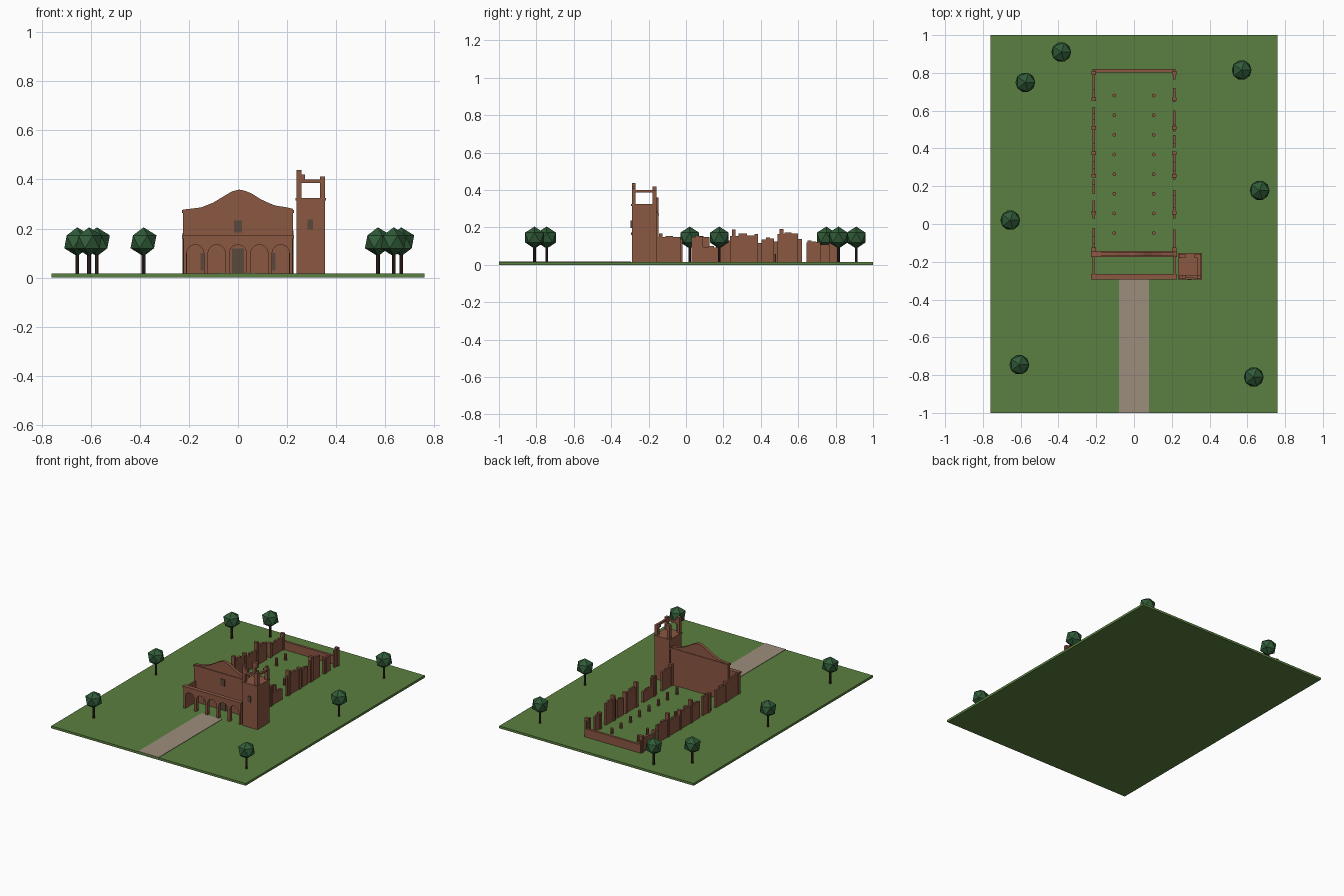
import bpy, bmesh, math, random
from mathutils import Matrix

random.seed(4)
if "Cube" in bpy.data.objects:
    bpy.data.objects.remove(bpy.data.objects["Cube"])

G = 0.016  # ground level


def material(name, rgb):
    m = bpy.data.materials.new(name)
    m.use_nodes = True
    m.diffuse_color = (*rgb, 1)
    bsdf = next(n for n in m.node_tree.nodes if n.type == 'BSDF_PRINCIPLED')
    bsdf.inputs["Base Color"].default_value = (*rgb, 1)
    return m


BRICK = material("brick", (0.26, 0.095, 0.055))
GRASS = material("grass", (0.105, 0.215, 0.052))
STONE = material("path_stone", (0.33, 0.27, 0.20))
DARK = material("dark_opening", (0.10, 0.065, 0.045))
LEAF = material("foliage", (0.03, 0.105, 0.04))
BARK = material("bark", (0.04, 0.022, 0.015))


def finish(name, bm, mat):
    bmesh.ops.recalc_face_normals(bm, faces=bm.faces[:])
    me = bpy.data.meshes.new(name)
    bm.to_mesh(me)
    bm.free()
    me.materials.append(mat)
    ob = bpy.data.objects.new(name, me)
    bpy.context.collection.objects.link(ob)
    return ob


def prism(name, outline, axis, lo, hi, mat=BRICK):
    """Extrude an outline: (y, z) along x, or (x, z) along y."""
    bm = bmesh.new()
    place = (lambda a, b, t: (t, a, b)) if axis == 'x' else (lambda a, b, t: (a, t, b))
    near = [bm.verts.new(place(a, b, lo)) for a, b in outline]
    far = [bm.verts.new(place(a, b, hi)) for a, b in outline]
    bm.faces.new(near)
    bm.faces.new(far)
    n = len(outline)
    for i in range(n):
        j = (i + 1) % n
        bm.faces.new((near[i], near[j], far[j], far[i]))
    return finish(name, bm, mat)


def box(name, x0, x1, y0, y1, z0, z1, mat=BRICK):
    return prism(name, [(x0, z0), (x1, z0), (x1, z1), (x0, z1)], 'y', y0, y1, mat)


def cylinder(name, x, y, z0, z1, r, sides, mat):
    bm = bmesh.new()
    bmesh.ops.create_cone(bm, cap_ends=True, segments=sides, radius1=r, radius2=r,
                          depth=z1 - z0,
                          matrix=Matrix.Translation((x, y, (z0 + z1) / 2)))
    return finish(name, bm, mat)


# Ground and path
box("ground", -0.76, 0.76, -1, 1, 0, G, GRASS)
box("path", -0.08, 0.08, -1, -0.295, G, G + 0.003, STONE)

# Entrance arcade: one outline with five arches open to the ground
W, R, SPRING = 0.222, 0.035, 0.099
outline = [(-W, 0.168), (-W, G)]
for k in range(-2, 3):
    cx = k * 0.087
    outline.append((cx - R, G))
    for s in range(13):
        a = math.pi * (1 - s / 12)
        outline.append((cx + R * math.cos(a), SPRING + R * math.sin(a)))
    outline.append((cx + R, G))
outline += [(W, G), (W, 0.168)]
prism("arcade_wall", outline, 'y', -0.29, -0.268)
box("arcade_cornice", -0.228, 0.228, -0.294, -0.265, 0.16, 0.172)
for side, s in (("right", -1), ("left", 1)):
    x0, x1 = sorted((s * 0.208, s * 0.22))
    box(side + "_porch_wall", x0, x1, -0.27, -0.165, G, 0.165)

# Main front wall with a weathered gable
gable = [(0.224, 0.28), (0.20, 0.286), (0.15, 0.294), (0.13, 0.302), (0.095, 0.318),
         (0.055, 0.343), (0.03, 0.353), (0.005, 0.359), (-0.025, 0.351),
         (-0.065, 0.327), (-0.1, 0.306), (-0.15, 0.286), (-0.224, 0.277)]
prism("front_wall", [(-0.224, G), (0.224, G)] + gable, 'y', -0.17, -0.148)
box("front_wall_cornice", -0.228, 0.228, -0.175, -0.144, 0.264, 0.275)

# Doors and windows as thin dark plates
for name, x, w, z0, z1 in (("main_door", 0, 0.025, G, 0.118),
                           ("right_side_door", -0.145, 0.008, 0.03, 0.1),
                           ("left_side_door", 0.145, 0.008, 0.03, 0.1),
                           ("upper_window", 0, 0.016, 0.184, 0.233)):
    box(name, x - w, x + w, -0.174, -0.169, z0, z1, DARK)
box("tower_window", 0.283, 0.305, -0.296, -0.289, 0.196, 0.237, DARK)

# Bell tower: shaft, ledge, broken corner posts and remaining beams
TX, TY, P = (0.238, 0.355), (-0.29, -0.158), 0.021
box("tower_shaft", *TX, *TY, G, 0.32)
box("tower_ledge", TX[0] - 0.004, TX[1] + 0.004, TY[0] - 0.004, TY[1] + 0.004, 0.315, 0.325)
heights = {(0, 0): 0.438, (1, 0): 0.412, (0, 1): 0.42, (1, 1): 0.398}
for (i, j), h in heights.items():
    x = TX[0] if i == 0 else TX[1] - P
    y = TY[0] if j == 0 else TY[1] - P
    box("tower_post", x, x + P, y, y + P, 0.32, h)
    inner = x + P if i == 0 else x - 0.014
    box("tower_post_stub", inner, inner + 0.014, y, y + P, 0.385, min(h, 0.42 - 0.02 * i))
box("tower_front_beam", *TX, TY[0] + 0.003, TY[0] + P - 0.003, 0.386, 0.4)
box("tower_side_beam", TX[1] - P + 0.003, TX[1] - 0.003, *TY, 0.386, 0.4)

# Ruined nave side walls: stepped pieces (start, end, height) and piers (y, height)
pieces = {
    1: [(-0.15, -0.03, 0.155), (0.03, 0.09, 0.158), (0.09, 0.18, 0.1), (0.235, 0.37, 0.168),
        (0.405, 0.47, 0.147), (0.49, 0.6, 0.174), (0.645, 0.72, 0.126), (0.765, 0.82, 0.14)],
    -1: [(-0.15, -0.02, 0.15), (0.03, 0.125, 0.155), (0.16, 0.235, 0.14), (0.25, 0.37, 0.15),
         (0.385, 0.5, 0.13), (0.515, 0.62, 0.15), (0.655, 0.82, 0.11)]}
piers = [(-0.135, 0.168), (0.06, 0.158), (0.255, 0.19), (0.375, 0.165),
         (0.51, 0.193), (0.66, 0.13), (0.8, 0.145)]
for s, side in ((1, "left"), (-1, "right")):
    x0, x1 = sorted((s * 0.206, s * 0.22))
    for y0, y1, h in pieces[s]:
        top = []
        for k in range(3):
            z = h - (random.uniform(0.004, 0.014) if k != 1 else 0)
            top += [(y0 + (y1 - y0) * k / 3, z), (y0 + (y1 - y0) * (k + 1) / 3, z)]
        prism(side + "_nave_wall", [(y1, G), (y0, G)] + top, 'x', x0, x1)
    px0, px1 = sorted((s * 0.2, s * 0.226))
    for y, h in piers:
        box(side + "_nave_pier", px0, px1, y - 0.01, y + 0.01, G, h - (0.012 if s < 0 else 0))

# Low rear wall
box("rear_wall", -0.22, 0.22, 0.803, 0.82, G, 0.075)

# Two rows of column stubs
for s in (-1, 1):
    for k in range(8):
        cylinder("column_stub", s * 0.104, -0.048 + k * 0.104, G,
                 G + random.uniform(0.03, 0.055), 0.01, 10, BRICK)

# Trees
for x, y in ((-0.575, 0.75), (-0.385, 0.91), (0.57, 0.815), (0.665, 0.178),
             (-0.655, 0.02), (-0.607, -0.745), (0.634, -0.81)):
    cylinder("tree_trunk", x, y, G, 0.12, 0.0075, 8, BARK)
    bm = bmesh.new()
    bmesh.ops.create_icosphere(bm, subdivisions=1, radius=0.059,
                               matrix=Matrix.Translation((x, y, 0.146)))
    finish("tree_crown", bm, LEAF)
